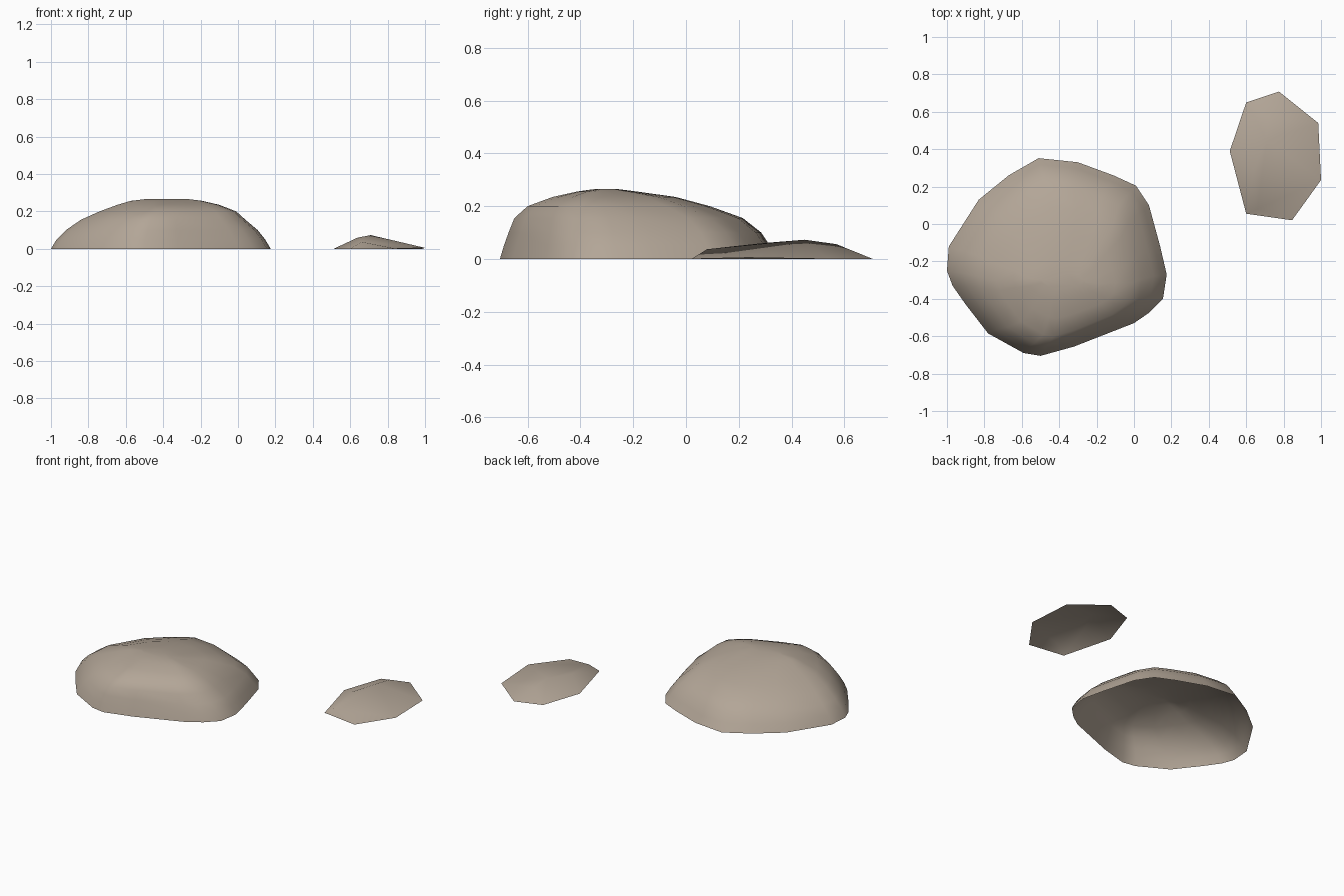
import bpy, bmesh

if "Cube" in bpy.data.objects:
    bpy.data.objects.remove(bpy.data.objects["Cube"])

stone = bpy.data.materials.new("warm grey stone")
stone.diffuse_color = (0.45, 0.38, 0.31, 1)
stone.use_nodes = True
stone.node_tree.nodes["Principled BSDF"].inputs["Base Color"].default_value = stone.diffuse_color


def finish(bm, name):
    """Turn a bmesh into a smooth shaded stone object."""
    bmesh.ops.recalc_face_normals(bm, faces=bm.faces)
    if sum(f.normal.z * f.calc_area() for f in bm.faces) < 0:
        bmesh.ops.reverse_faces(bm, faces=bm.faces)
    for f in bm.faces:
        f.smooth = True
    mesh = bpy.data.meshes.new(name)
    bm.to_mesh(mesh)
    bm.free()
    mesh.materials.append(stone)
    obj = bpy.data.objects.new(name, mesh)
    bpy.context.collection.objects.link(obj)


# Large boulder: ground outline refitted to shrinking extents at each height
outline = [(-1, -.25), (-.99, -.12), (-.83, .13), (-.67, .26), (-.51, .352),
           (-.30, .33), (-.11, .26), (.01, .205), (.08, .10), (.14, -.12),
           (.175, -.27), (.155, -.40), (.08, -.475), (0, -.53), (-.32, -.655),
           (-.50, -.705), (-.59, -.69), (-.78, -.585), (-.90, -.43), (-.97, -.33)]
# z, x min, x max, y min, y max
levels = [(0, -1, .175, -.705, .352), (.05, -.97, .145, -.69, .318),
          (.10, -.92, .105, -.672, .285), (.155, -.84, .04, -.65, .215),
          (.20, -.74, -.01, -.60, .09), (.235, -.645, -.10, -.505, -.04),
          (.256, -.575, -.19, -.41, -.19), (.265, -.50, -.26, -.345, -.26)]
_, bx0, bx1, by0, by1 = levels[0]
bm = bmesh.new()
rings = []
for z, x0, x1, y0, y1 in levels:
    rings.append([bm.verts.new((x0 + (x - bx0) / (bx1 - bx0) * (x1 - x0),
                                y0 + (y - by0) / (by1 - by0) * (y1 - y0), z))
                  for x, y in outline])
n = len(outline)
for low, high in zip(rings, rings[1:]):
    for i in range(n):
        j = (i + 1) % n
        bm.faces.new((low[i], low[j], high[j], high[i]))
bm.faces.new(rings[-1])
finish(bm, "large_boulder")

# Small stone: faceted hull over a seven sided outline, open underneath
points = [(.512, .39, 0), (.60, .65, 0), (.775, .708, 0), (.985, .54, 0),
          (1, .235, .005), (.845, .02, 0), (.60, .055, 0),
          (.71, .45, .073), (.64, .29, .06), (.72, .57, .056), (.66, .08, .037)]
bm = bmesh.new()
for p in points:
    bm.verts.new(p)
bmesh.ops.convex_hull(bm, input=bm.verts)
bm.normal_update()
under = [f for f in bm.faces if f.normal.z < -0.5]
bmesh.ops.delete(bm, geom=under, context='FACES')
finish(bm, "small_stone")
